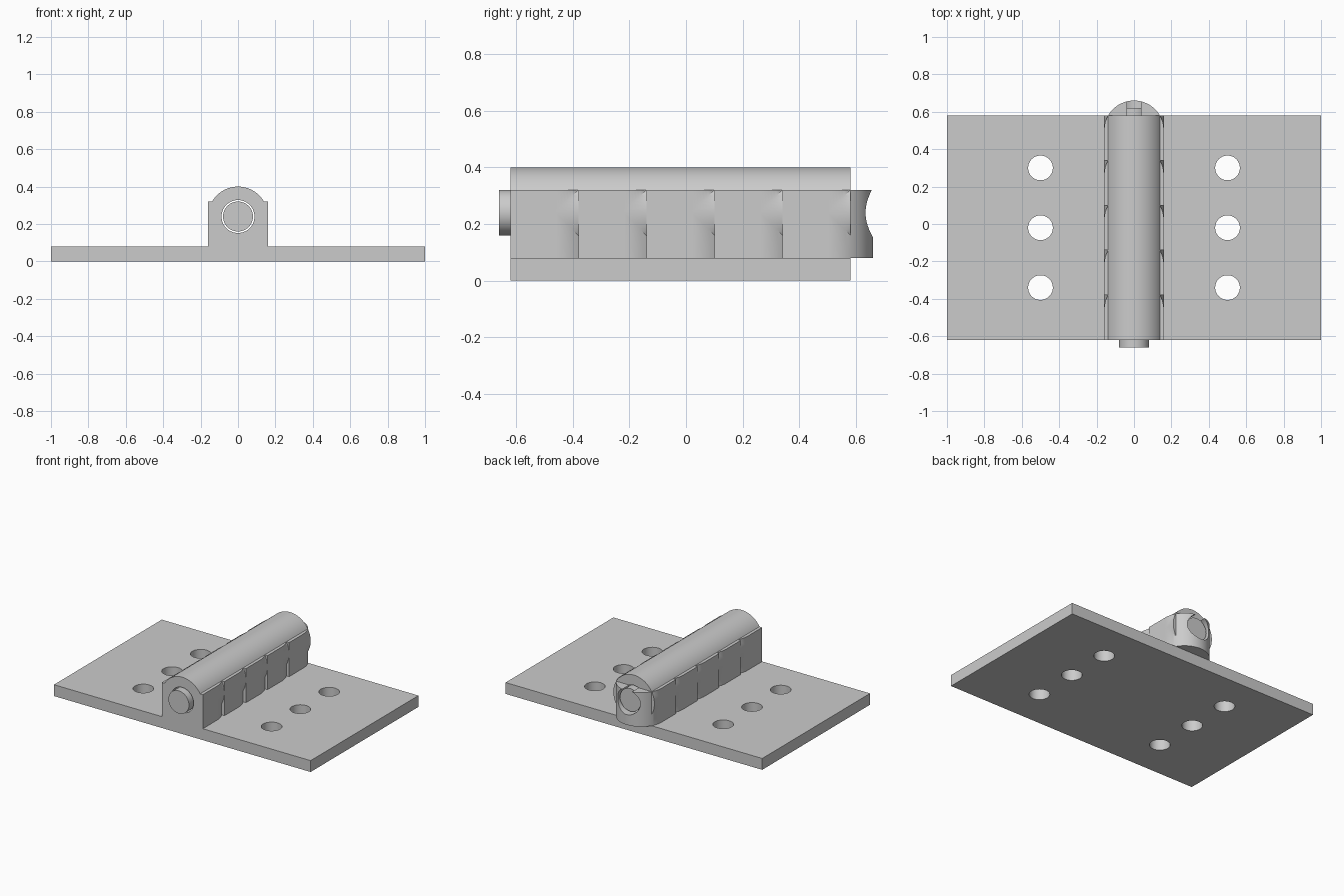
import bpy
import bmesh
import math

cube = bpy.data.objects.get("Cube")
if cube:
    bpy.data.objects.remove(cube, do_unlink=True)

steel = bpy.data.materials.new("plain grey steel")
steel.use_nodes = True
GREY = (0.6, 0.6, 0.6, 1)
steel.diffuse_color = GREY
steel.node_tree.nodes["Principled BSDF"].inputs["Base Color"].default_value = GREY

FRONT, BACK = -0.62, 0.58
AXIS_Z, RADIUS = 0.24, 0.16
LEAF_TOP, KNUCKLE_TOP = 0.08, 0.32


def prism(name, outline, vector):
    """Extrude a closed outline of 3D points along a vector."""
    bm = bmesh.new()
    face = bm.faces.new([bm.verts.new(p) for p in outline])
    extruded = bmesh.ops.extrude_face_region(bm, geom=[face])["geom"]
    bmesh.ops.translate(bm, vec=vector,
                        verts=[v for v in extruded if isinstance(v, bmesh.types.BMVert)])
    bmesh.ops.recalc_face_normals(bm, faces=bm.faces)
    mesh = bpy.data.meshes.new(name)
    bm.to_mesh(mesh)
    bm.free()
    mesh.materials.append(steel)
    obj = bpy.data.objects.new(name, mesh)
    bpy.context.collection.objects.link(obj)
    return obj


def arc(radius, start, end, steps):
    for i in range(steps):
        a = math.radians(start + (end - start) * i / steps)
        yield radius * math.cos(a), radius * math.sin(a)


def rod(name, radius, y0, y1):
    """Round bar lying along the hinge axis."""
    ring = [(x, y0, AXIS_Z + z) for x, z in arc(radius, 0, 360, 96)]
    return prism(name, ring, (0, y1 - y0, 0))


def select(obj):
    bpy.ops.object.select_all(action="DESELECT")
    obj.select_set(True)
    bpy.context.view_layer.objects.active = obj


def combine(obj, other, operation):
    """Apply a boolean and remove the helper solid."""
    mod = obj.modifiers.new(operation.lower(), "BOOLEAN")
    mod.operation = operation
    mod.solver = "EXACT"
    mod.object = other
    select(obj)
    bpy.ops.object.modifier_apply(modifier=mod.name)
    bpy.data.objects.remove(other, do_unlink=True)


# Flat leaf with two rows of screw holes
leaf = prism("hinge_leaf", [(-1, FRONT, 0), (1, FRONT, 0), (1, BACK, 0), (-1, BACK, 0)],
             (0, 0, LEAF_TOP))
for side in (-1, 1):
    for y in (-0.34, -0.02, 0.30):
        ring = [(side * 0.5 + dx, y + dy, -0.1) for dx, dy in arc(0.066, 0, 360, 64)]
        combine(leaf, prism("screw_hole", ring, (0, 0, 0.3)), "DIFFERENCE")

# Round barrel joined with five overlapping knuckles, each rounded at the back
barrel = rod("hinge_barrel", RADIUS, FRONT, BACK)
for i in range(5):
    y0 = FRONT + 0.24 * i
    outline = [(-RADIUS, y0, LEAF_TOP), (RADIUS, y0, LEAF_TOP)]
    outline += [(x, y0 + RADIUS + y, LEAF_TOP) for x, y in arc(RADIUS, 0, 180, 48)]
    outline.append((-RADIUS, y0 + RADIUS, LEAF_TOP))
    knuckle = prism("knuckle", outline, (0, 0, KNUCKLE_TOP - LEAF_TOP))
    combine(barrel, knuckle, "UNION")

# Bore through the barrel and the loose pin inside it
combine(barrel, rod("bore", 0.088, -0.8, 0.8), "DIFFERENCE")
pin = rod("hinge_pin", 0.08, -0.66, 0.62)

for part in (leaf, barrel, pin):
    select(part)
    bpy.ops.object.shade_smooth_by_angle(angle=math.radians(30))
